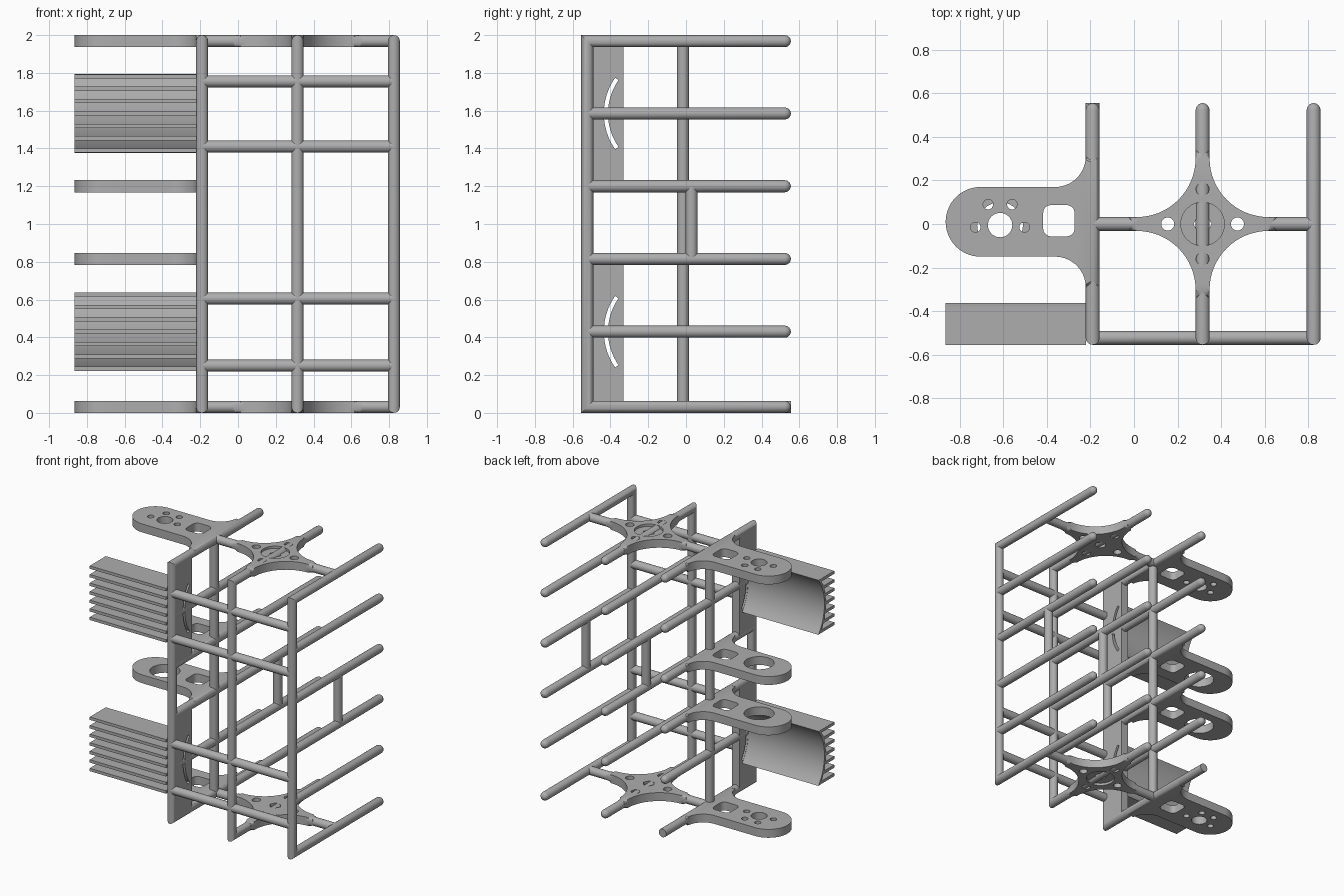
import bpy, bmesh, math
from mathutils import Vector

cube = bpy.data.objects.get("Cube")
if cube:
    bpy.data.objects.remove(cube, do_unlink=True)

R = 0.032                       # bar radius
POSTS = (-0.19, 0.315, 0.825)   # the three frame planes
FRONT, BACK = -0.523, 0.555
LEVELS = (R, 0.43, 0.815, 1.2, 1.585, 2 - R)
SINKS = (0.43, 1.585)           # heat sink centre heights

grey = bpy.data.materials.new("grey_metal")
grey.use_nodes = True
grey.diffuse_color = (0.42, 0.42, 0.42, 1)
grey.node_tree.nodes["Principled BSDF"].inputs["Base Color"].default_value = grey.diffuse_color


def finish(name, bm):
    bmesh.ops.recalc_face_normals(bm, faces=bm.faces)
    me = bpy.data.meshes.new(name)
    bm.to_mesh(me)
    bm.free()
    me.materials.append(grey)
    me.shade_smooth()
    me.set_sharp_from_angle(angle=0.6)
    ob = bpy.data.objects.new(name, me)
    bpy.context.collection.objects.link(ob)
    return ob


def loft(bm, rings):
    """Skin a row of equal rings and cap both ends."""
    rows = [[bm.verts.new(p) for p in ring] for ring in rings]
    n = len(rows[0])
    for a, b in zip(rows, rows[1:]):
        for i in range(n):
            j = (i + 1) % n
            bm.faces.new((a[i], a[j], b[j], b[i]))
    bm.faces.new(rows[0][::-1])
    bm.faces.new(rows[-1])


def ring(centre, u, v, r=R, sides=20):
    turns = [2 * math.pi * i / sides for i in range(sides)]
    return [Vector(centre) + r * (Vector(u) * math.cos(t) + Vector(v) * math.sin(t)) for t in turns]


def arc(cx, cy, r, start, end, steps=16):
    turns = [math.radians(start + (end - start) * i / steps) for i in range(steps + 1)]
    return [(cx + r * math.cos(t), cy + r * math.sin(t)) for t in turns]


def tip(x, z, side, flat=False):
    """Rings for a rounded bar end at the back."""
    if flat:
        return [ring((x, BACK, z), (1, 0, 0), (0, 0, side))]
    turns = [math.radians(a) for a in (0, 25, 50, 70, 85)]
    return [ring((x, BACK - R * (1 - math.sin(t)), z), (1, 0, 0), (0, 0, side), R * math.cos(t))
            for t in turns]


def bar(name, a, b):
    d = (Vector(b) - Vector(a)).normalized()
    u = Vector((d.y, d.z, d.x))
    bm = bmesh.new()
    loft(bm, [ring(a, u, d.cross(u)), ring(b, u, d.cross(u))])
    finish(name, bm)


def prism(bm, outline, z0, z1):
    loft(bm, [[Vector((x, y, z)) for x, y in outline] for z in (z0, z1)])


def plate(outline, z, name):
    """Flat plate with rolled rims."""
    bm = bmesh.new()
    prism(bm, outline, z - R, z + R)
    rims = [e for e in bm.edges if abs(e.verts[0].co.z - e.verts[1].co.z) < 1e-5]
    bmesh.ops.bevel(bm, geom=rims, offset=0.027, segments=4, profile=0.5,
                    affect='EDGES', clamp_overlap=False)
    return finish(name, bm)


def cut(ob, cutter_bm):
    cutter = finish("cutter", cutter_bm)
    cutter.hide_render = True
    mod = ob.modifiers.new("cut", 'BOOLEAN')
    mod.operation, mod.solver, mod.object = 'DIFFERENCE', 'EXACT', cutter
    bpy.context.view_layer.objects.active = ob
    bpy.ops.object.modifier_apply(modifier=mod.name)
    bpy.data.objects.remove(cutter, do_unlink=True)
    ob.data.set_sharp_from_angle(angle=0.6)


def circle(x, y, r, sides=24):
    return arc(x, y, r, 0, 360 - 360 / sides, sides - 1)


# Mitred C-shaped frames and the bars between their ends
for i, x in enumerate(POSTS):
    X = (1, 0, 0)
    bm = bmesh.new()
    loft(bm, tip(x, 2 - R, 1)[::-1]
         + [ring((x, FRONT, 2 - R), X, (0, -1, 1)), ring((x, FRONT, R), X, (0, -1, -1))]
         + tip(x, R, -1, flat=(i == 0)))
    finish(f"c_frame_{i + 1}", bm)
    for k, z in enumerate(LEVELS[1:-1]):
        bm = bmesh.new()
        loft(bm, [ring((x, FRONT, z), X, (0, 0, 1))] + tip(x, z, 1))
        finish(f"shelf_bar_{i + 1}_{k + 1}", bm)
    if i:
        bar(f"short_post_{i}", (x, 0.03, LEVELS[2]), (x, 0.03, LEVELS[3]))
bar("tall_post", (POSTS[0], -0.015, R), (POSTS[0], -0.015, 2 - R))
for k, z in enumerate((0.25, 0.605, 1.41, 1.755)):
    bar(f"front_rail_{k + 1}", (POSTS[0], FRONT, z), (POSTS[2], FRONT, z))

# Four-armed hubs at the top and bottom
hx, fr = POSTS[1], 0.27
outline = []
for q in range(4):
    a = math.radians(90 * q)
    c, s = math.cos(a), math.sin(a)
    fillet = [(0.34, R)] + arc(R + fr, R + fr, fr, 270, 180) + [(R, 0.34)]
    outline += [(hx + c * x - s * y, s * x + c * y) for x, y in fillet]
for label, z, side in (("bottom", R, -1), ("top", 2 - R, 1)):
    hub = plate(outline, z, f"{label}_hub")
    bm = bmesh.new()
    for dx, dy in ((1, 0), (-1, 0), (0, 1), (0, -1)):
        prism(bm, circle(hx + 0.16 * dx, 0.16 * dy, 0.03), z - 0.1, z + 0.1)
    prism(bm, circle(hx, 0, 0.042, 6), z - 0.1, z + 0.1)
    cut(hub, bm)
    bm = bmesh.new()
    prism(bm, circle(hx, 0, 0.1, 40), z + side * 0.014, z + side * 0.1)
    cut(hub, bm)
    bar(f"{label}_hub_rail_right", (POSTS[0], 0, z), (hx - 0.29, 0, z))
    bar(f"{label}_hub_rail_left", (hx + 0.29, 0, z), (POSTS[2], 0, z))

# Rounded bracket arms with their holes
lo, hi = -0.15, 0.17
mid, cap = (lo + hi) / 2, (hi - lo) / 2
outline = (arc(-0.865 + cap, mid, cap, 90, 270, 28)
           + arc(-0.362, lo - 0.14, 0.14, 90, 0)
           + [(-0.16, lo - 0.14), (-0.16, hi + 0.14)]
           + arc(-0.362, hi + 0.14, 0.14, 0, -90))
for k, z in enumerate((LEVELS[0], LEVELS[2], LEVELS[3], LEVELS[5])):
    arm = plate(outline, z, f"bracket_arm_{k + 1}")
    ends = k in (0, 3)
    holes = [circle(-0.615, -0.005, 0.056 if ends else 0.105, 32)]
    if ends:
        holes += [circle(x, y, 0.023) for x, y in
                  ((-0.67, 0.09), (-0.56, 0.09), (-0.728, -0.015), (-0.503, -0.015))]
    square = []
    for sx, sy, a in ((1, 1, 0), (-1, 1, 90), (-1, -1, 180), (1, -1, 270)):
        square += arc(-0.345 + sx * 0.036, 0.015 + sy * 0.036, 0.036, a, a + 90, 5)
    bm = bmesh.new()
    for hole in holes + [square]:
        prism(bm, hole, z - 0.1, z + 0.1)
    cut(arm, bm)


def side_prism(bm, profile, x0, x1):
    loft(bm, [[Vector((x, y, z)) for y, z in profile] for x in (x0, x1)])


# Slotted side panels and curved finned heat sinks
ARC_Y = -0.105
for k, (cz, z0, z1) in enumerate(zip(SINKS, (R, LEVELS[3]), (LEVELS[2], 2 - R))):
    bm = bmesh.new()
    side_prism(bm, [(FRONT, z0), (-0.33, z0), (-0.33, z1), (FRONT, z1)],
               POSTS[0] - 0.03, POSTS[0] + 0.03)
    panel = finish(f"side_panel_{k + 1}", bm)
    bm = bmesh.new()
    side_prism(bm, arc(ARC_Y, cz, 0.33, 145, 215) + arc(ARC_Y, cz, 0.308, 215, 145), -0.4, 0)
    cut(panel, bm)

    x0, x1 = -0.865, -0.22
    half = 0.207
    swing = math.degrees(math.asin(half / 0.33))
    bm = bmesh.new()
    side_prism(bm, arc(ARC_Y, cz, 0.332, 180 - swing, 180 + swing)
               + arc(ARC_Y, cz, 0.35, 180 + swing * 0.93, 180 - swing * 0.93), x0, x1)
    for n in range(7):
        low = cz - half + n * (2 * half - 0.022) / 6
        high = low + 0.022
        inner = [ARC_Y - math.sqrt(0.335 ** 2 - (h - cz) ** 2) for h in (low, high)]
        side_prism(bm, [(-0.555, low), (inner[0], low), (inner[1], high), (-0.555, high)], x0, x1)
    finish(f"heat_sink_{k + 1}", bm)
